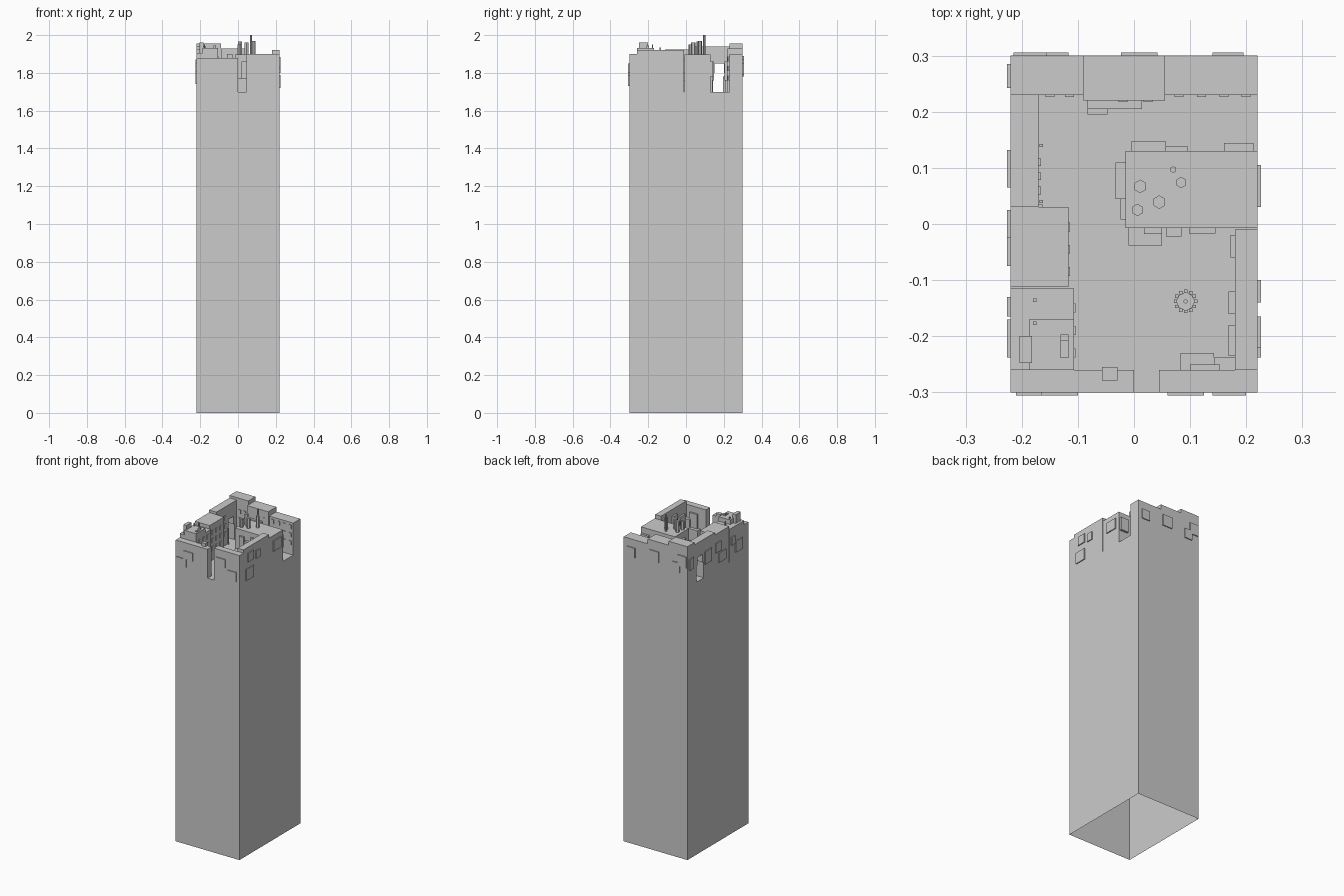
import bpy, bmesh, math

X, Y, F = 0.22, 0.30, 1.70   # half width, half depth, courtyard floor level


def make(name, bm):
    me = bpy.data.meshes.new(name)
    bm.to_mesh(me)
    bm.free()
    ob = bpy.data.objects.new(name, me)
    bpy.context.collection.objects.link(ob)
    return ob


def add_box(bm, x0, x1, y0, y1, z0, z1, bottom=True):
    v = [bm.verts.new((x, y, z)) for z in (z0, z1) for x, y in ((x0, y0), (x1, y0), (x1, y1), (x0, y1))]
    bm.faces.new(v[4:])
    if bottom:
        bm.faces.new(v[3::-1])
    for i in range(4):
        j = (i + 1) % 4
        bm.faces.new((v[i], v[j], v[j + 4], v[i + 4]))


def boxes(name, rows, bottom=True):
    bm = bmesh.new()
    for r in rows:
        add_box(bm, *r, bottom)
    return make(name, bm)


def prism(name, x, y, r, z0, z1, n=6):
    bm = bmesh.new()
    bmesh.ops.create_cone(bm, cap_ends=True, segments=n, radius1=r, radius2=r, depth=z1 - z0)
    bmesh.ops.translate(bm, verts=bm.verts, vec=(x, y, (z0 + z1) / 2))
    return make(name, bm)


# Hollow tower shaft, open underneath, closed by the courtyard floor
boxes("tower_shaft", [(-X, X, -Y, Y, 0, F)], bottom=False)

# Front wall with a passage
boxes("front_wall", [(-X, 0, -Y, -.26, F, 1.88), (.045, X, -Y, -.26, F, 1.90)], False)

# Back wall in three heights
boxes("back_wall", [(-X, -.09, .23, Y, F, 1.955), (-.09, .055, .22, Y, F, 1.93),
                    (.055, X, .23, Y, F, 1.90)], False)

# Left wall with a gateway under a lintel
boxes("left_wall", [(-X, -.17, .03, .14, F, 1.94), (-X, -.17, .21, .23, F, 1.94)], False)
boxes("gate_lintel", [(-X, -.17, .14, .21, 1.85, 1.94)])
boxes("gate_corbels", [(-X, -.17, .14, .15, 1.80, 1.85), (-X, -.17, .20, .21, 1.80, 1.85)])

# Right wall
boxes("right_wall", [(.18, X, -.26, -.01, F, 1.92)], False)

# Inner buildings
boxes("right_building", [(-.015, X, -.007, .13, F, 1.897)], False)
boxes("left_building", [(-X, -.117, -.112, .03, F, 1.925)], False)
boxes("corner_building", [(-X, -.107, -.26, -.115, F, 1.905)], False)

# Upper storey of the corner building with a roof hatch
boxes("upper_storey", [(-.187, -.131, -.26, -.17, 1.905, 1.933), (-.117, -.107, -.26, -.17, 1.905, 1.933),
                       (-.131, -.117, -.26, -.238, 1.905, 1.933), (-.131, -.117, -.208, -.17, 1.905, 1.933)])
boxes("hatch_lid", [(-.131, -.117, -.208, -.197, 1.933, 1.945)])
boxes("roof_chimney", [(-.204, -.182, -.248, -.20, 1.905, 1.96)])
boxes("roof_vents", [(-.18, -.174, -.139, -.133, 1.905, 1.935), (-.18, -.174, -.18, -.174, 1.905, 1.95)])

# Hexagonal chimney stacks on the right building
for i, (x, y, r, z) in enumerate([(.011, .067, .012, 1.965), (.084, .074, .010, 1.97), (.07, .097, .006, 2.0),
                                  (.045, .039, .012, 1.96), (.006, .025, .011, 1.95)]):
    prism(f"chimney_stack_{i + 1}", x, y, r, 1.89, z)

# Annexes around the right building
boxes("right_building_annexes", [
    (-.033, -.015, .045, .11, 1.76, 1.86), (-.024, -.015, .008, .06, F, 1.80),
    (-.005, .057, .13, .147, 1.76, 1.86), (.057, .095, .13, .139, F, 1.80),
    (.16, .213, .13, .144, 1.78, 1.86), (-.01, .05, -.038, -.007, F, 1.77),
    (.018, .05, -.018, -.007, 1.77, 1.86), (.057, .085, -.022, -.007, 1.76, 1.84),
    (.098, .145, -.017, -.007, 1.80, 1.87)])

# Small pieces along the other walls
boxes("wall_annexes", [
    (-.083, .014, .205, .22, 1.76, 1.86), (-.083, -.047, .195, .21, F, 1.78),
    (-.057, -.029, -.279, -.255, 1.85, 1.90), (.083, .143, -.26, -.23, F, 1.77),
    (.10, .153, -.26, -.25, 1.77, 1.86), (.143, .18, -.26, -.238, F, 1.82),
    (.168, .18, -.235, -.18, 1.76, 1.85), (.168, .18, -.16, -.12, 1.80, 1.88),
    (.172, .18, -.06, -.02, 1.76, 1.86), (-.17, -.163, .03, .035, F, 1.92)])

# Posts beside the left wall
boxes("wall_posts", [(-.168, -.162, y - .003, y + .003, F, 1.80) for y in (.04, .14)])

# Windows on the faces looking into the courtyard
wins = []
for z in (1.76, 1.81, 1.86):
    for x in (-.15, -.115, .08, .12, .16, .20):
        wins.append((x - .008, x + .008, .226, .231, z, z + .026))
    for x in (-.02, .025):
        wins.append((x - .008, x + .008, .217, .221, z, z + .026))
    for y in (.06, .085, .11):
        wins.append((-.171, -.166, y - .007, y + .007, z, z + .026))
    for y in (-.085, -.045, -.005):
        wins.append((-.118, -.114, y - .008, y + .008, z, z + .026))
    for y in (-.23, -.19, -.15):
        wins.append((-.108, -.104, y - .008, y + .008, z, z + .026))
boxes("courtyard_windows", wins)

# Thin raised panels on the outside
P = .006
panels = []
for x0, x1, z0, z1 in [(-.21, -.145, 1.73, 1.78), (-.165, -.10, 1.78, 1.83),
                       (.06, .125, 1.80, 1.85), (.14, .20, 1.73, 1.79)]:
    panels.append((x0, x1, -Y - P, -Y + .001, z0, z1))
for x0, x1, z0, z1 in [(-.215, -.155, 1.82, 1.89), (-.17, -.117, 1.78, 1.84),
                       (-.023, .042, 1.80, 1.87), (.14, .195, 1.79, 1.85)]:
    panels.append((x0, x1, Y - .001, Y + P, z0, z1))
for y0, y1, z0, z1 in [(.242, .285, 1.80, 1.87), (.065, .132, 1.78, 1.86), (-.025, .025, 1.81, 1.87),
                       (-.075, -.005, 1.74, 1.80), (-.165, -.13, 1.80, 1.85), (-.238, -.17, 1.74, 1.81)]:
    panels.append((-X - P, -X + .001, y0, y1, z0, z1))
for y0, y1, z0, z1 in [(.03, .105, 1.80, 1.865), (-.14, -.10, 1.82, 1.87),
                       (-.22, -.165, 1.83, 1.885), (-.238, -.165, 1.72, 1.79)]:
    panels.append((X - .001, X + P, y0, y1, z0, z1))
boxes("outer_panels", panels)

# Round well with a ring of stones in the courtyard
wx, wy = .092, -.138
prism("well_base", wx, wy, .016, F, 1.735, 12)
prism("well_post", wx, wy, .004, 1.735, 1.76, 6)
bm = bmesh.new()
for i in range(12):
    a = math.tau * i / 12
    x, y = wx + .018 * math.cos(a), wy + .018 * math.sin(a)
    add_box(bm, x - .003, x + .003, y - .003, y + .003, F, 1.742)
make("well_stones", bm)
